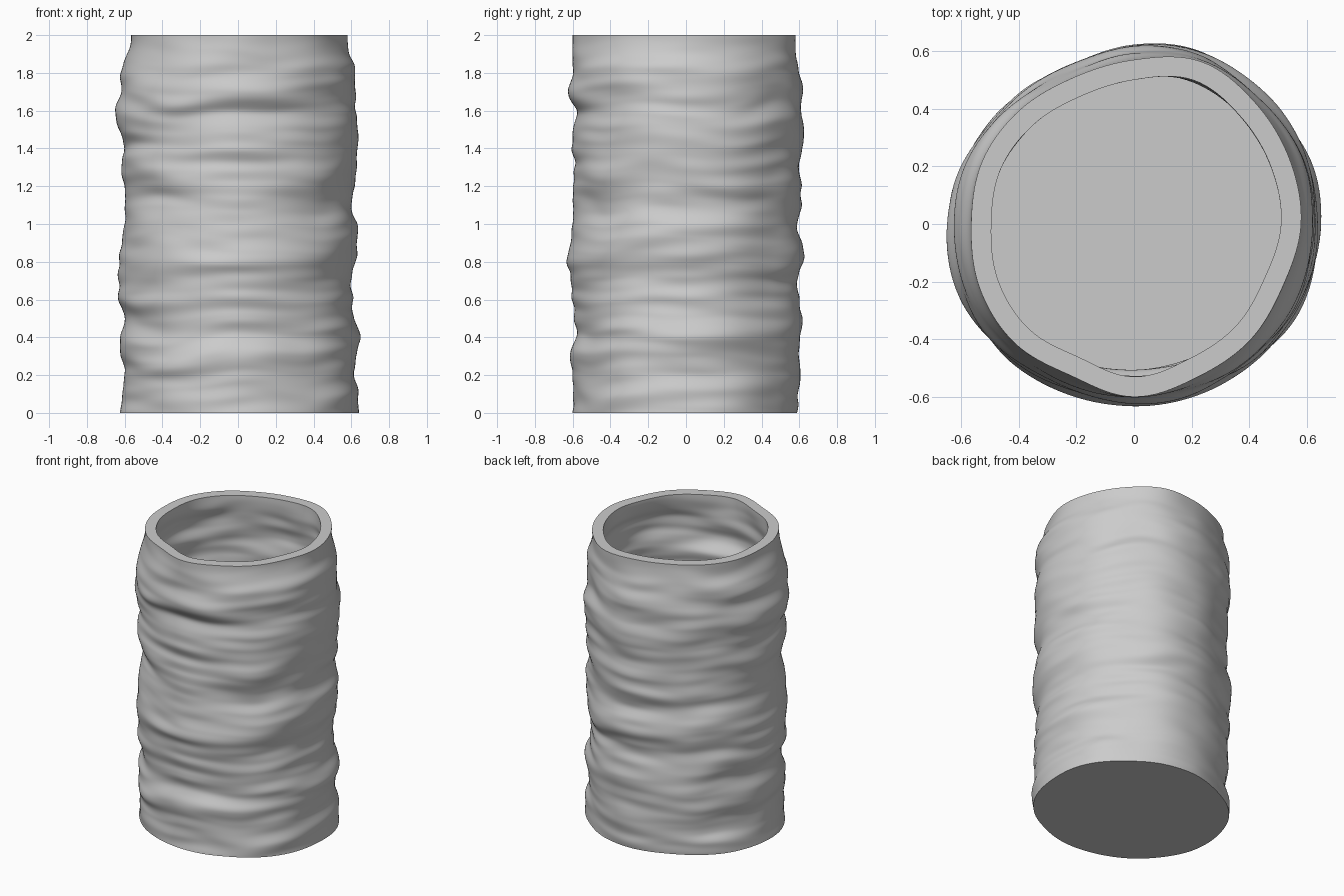
import bpy, bmesh, math
from mathutils import Vector, noise

cube = bpy.data.objects.get("Cube")
if cube:
    bpy.data.objects.remove(cube, do_unlink=True)

SEGMENTS, RINGS = 144, 180
HEIGHT, WALL, FLOOR = 2.0, 0.07, 0.07

# Wall radii in hundredths, evenly spaced from foot to rim, on four sides
SIDES = [
    [64, 64, 62, 62, 64, 61, 61, 60, 62, 63, 63, 60, 62, 63, 63, 63, 62, 62, 62, 60, 58],
    [59, 60, 60, 59, 60, 61, 59, 58, 62, 61, 59, 61, 61, 60, 61, 62, 60, 62, 60, 59, 57],
    [62, 61, 60, 62, 63, 60, 63, 63, 63, 62, 60, 59, 60, 62, 60, 62, 65, 62, 62, 61, 57],
    [60, 60, 60, 61, 58, 59, 60, 61, 63, 61, 60, 60, 60, 59, 60, 59, 58, 62, 60, 60, 60],
]
# Bulges of the body in hundredths, evenly spaced around it
BULGES = [0, 0.5, 0.5, 2, 0, -2.5, -2, -1, 0, 1, 1, 0, 0, 0, 0.5, 0.5]
# Rim radii in hundredths, evenly spaced around the mouth
MOUTH = [58, 58.5, 59.5, 61, 57, 55, 56, 57, 56.5, 58, 58.5, 57, 60, 57.5, 57, 56]


def spline(values, t, closed=False):
    """Smooth interpolation through evenly spaced values, t from 0 to 1."""
    count = len(values)
    pos = t * (count if closed else count - 1)
    i = math.floor(pos)
    f = pos - i

    def pick(k):
        return values[k % count] if closed else values[max(0, min(count - 1, k))]

    a, b, c, d = (pick(i + k) for k in (-1, 0, 1, 2))
    return (b + f * (c - a + f * (2 * a - 5 * b + 4 * c - d + f * (3 * (b - c) + d - a))) / 2) / 100


def radius(angle, z):
    """Outer radius of the rippled wall."""
    cx, sy = math.cos(angle), math.sin(angle)
    # Let the ripples wander up and down around the wall
    sway = 0.04 * noise.noise(Vector((cx * 1.5, sy * 1.5, z * 1.5)))
    between = math.sin(2 * angle) ** 2
    t = max(0, min(1, z / HEIGHT + sway * between))
    weights = [max(0, cx) ** 2, max(0, sy) ** 2, max(0, -cx) ** 2, max(0, -sy) ** 2]
    body = sum(w * spline(side, t) for w, side in zip(weights, SIDES))
    turn = angle / math.tau
    body += spline(BULGES, turn, True)
    # Broad folds, then fine horizontal wrinkles
    zz = z + sway
    folds = noise.noise(Vector((cx * 1.3, sy * 1.3, zz * 5 + 7)))
    wrinkles = noise.noise(Vector((cx * 1.7 + 5, sy * 1.7, zz * 14)))
    body += folds * (0.006 + 0.016 * between) + wrinkles * 0.012
    # Gather into the mouth outline near the top
    k = max(0, min(1, (z - 1.82) / 0.18))
    k = k * k * (3 - 2 * k)
    return body + (spline(MOUTH, turn, True) - body) * k


def ring(bm, z, inset):
    verts = []
    for i in range(SEGMENTS):
        a = math.tau * i / SEGMENTS
        r = radius(a, z) - inset
        verts.append(bm.verts.new((r * math.cos(a), r * math.sin(a), z)))
    return verts


def bridge(bm, low, high, smooth):
    for i in range(SEGMENTS):
        j = (i + 1) % SEGMENTS
        bm.faces.new((low[i], low[j], high[j], high[i])).smooth = smooth


bm = bmesh.new()

# Outer and inner rippled walls
outer = [ring(bm, HEIGHT * i / RINGS, 0) for i in range(RINGS + 1)]
inner = [ring(bm, HEIGHT + (FLOOR - HEIGHT) * i / RINGS, WALL) for i in range(RINGS + 1)]
for wall in (outer, inner):
    for low, high in zip(wall, wall[1:]):
        bridge(bm, low, high, True)

# Flat rim, foot and inside floor
bridge(bm, outer[-1], inner[0], False)
bm.faces.new(list(reversed(outer[0])))
bm.faces.new(inner[-1])

# Keep the rim, foot and floor edges crisp
for edge in bm.edges:
    if len(edge.link_faces) == 2 and edge.link_faces[0].smooth != edge.link_faces[1].smooth:
        edge.smooth = False

mesh = bpy.data.meshes.new("rippled_vase")
bm.to_mesh(mesh)
bm.free()
vase = bpy.data.objects.new("rippled_vase", mesh)
bpy.context.collection.objects.link(vase)

# Plain grey clay
clay = bpy.data.materials.new("grey_clay")
clay.use_nodes = True
grey = (0.6, 0.6, 0.6, 1)
clay.diffuse_color = grey
clay.node_tree.nodes["Principled BSDF"].inputs["Base Color"].default_value = grey
mesh.materials.append(clay)
